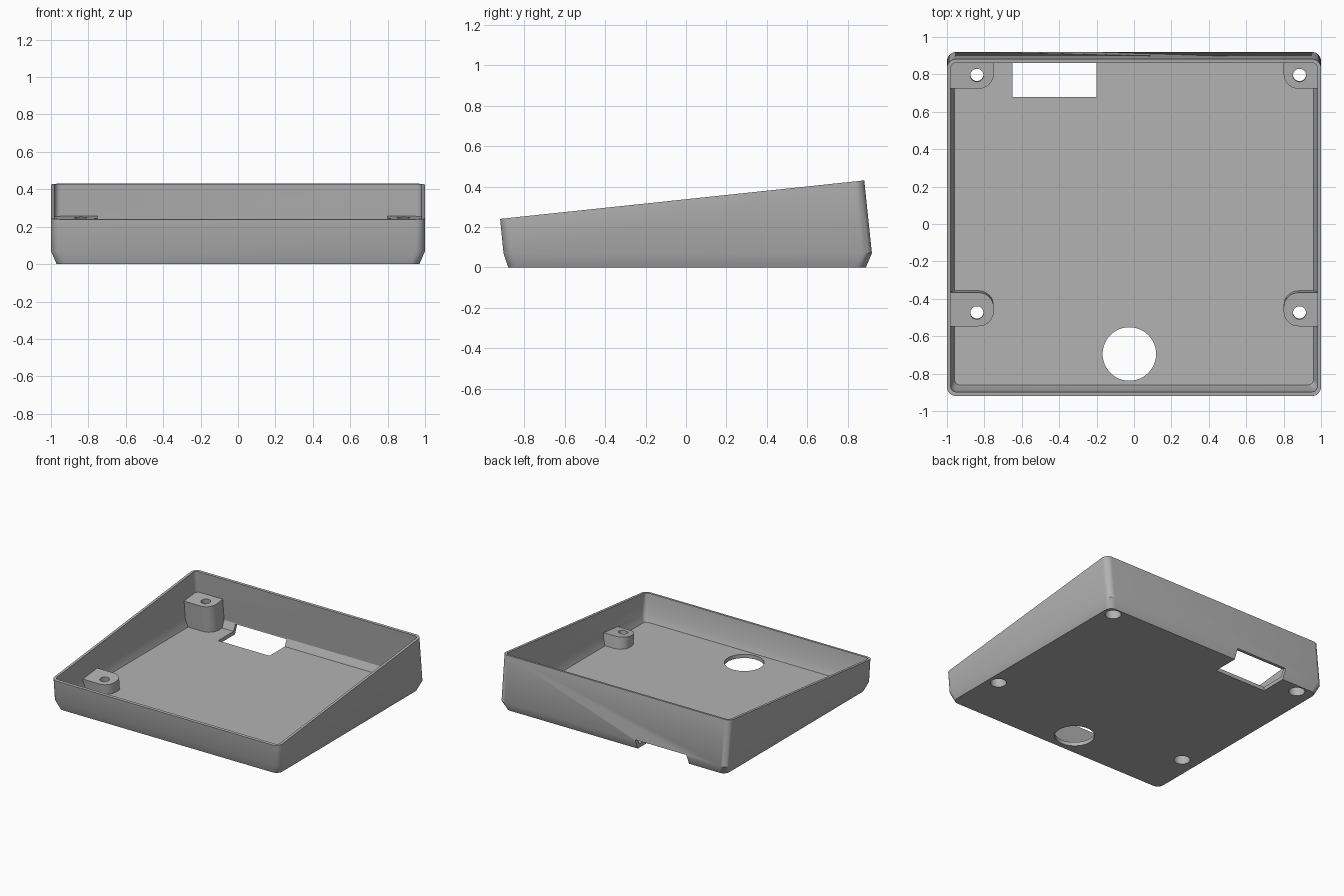
import bpy, bmesh, math
from mathutils import Vector

cube = bpy.data.objects.get("Cube")
if cube:
    bpy.data.objects.remove(cube, do_unlink=True)

SLOPE = 0.1056                      # tilt of the open top


def top_z(y):
    return 0.337 + SLOPE * y


grey = bpy.data.materials.new("plain grey")
grey.use_nodes = True
grey.diffuse_color = (0.45, 0.45, 0.45, 1)
grey.node_tree.nodes["Principled BSDF"].inputs["Base Color"].default_value = grey.diffuse_color


def rounded(x0, x1, y0, y1, radii, steps=8):
    """Outline with one radius per corner, counter-clockwise from x0, y0."""
    pts = []
    corners = [(x0, y0, 1, 1), (x1, y0, -1, 1), (x1, y1, -1, -1), (x0, y1, 1, -1)]
    for i, ((x, y, sx, sy), r) in enumerate(zip(corners, radii)):
        for k in range(steps + 1 if r else 1):
            a = math.pi * (1 + i / 2) + math.pi / 2 * k / steps
            pts.append((x + sx * r + r * math.cos(a), y + sy * r + r * math.sin(a)))
    return pts


def loft(name, rings):
    """Closed solid through matching rings listed from bottom to top."""
    bm = bmesh.new()
    loops = [[bm.verts.new(p) for p in ring] for ring in rings]
    n = len(loops[0])
    for low, high in zip(loops, loops[1:]):
        for i in range(n):
            j = (i + 1) % n
            bm.faces.new((low[i], low[j], high[j], high[i]))
    bm.faces.new(loops[0][::-1])
    bm.faces.new(loops[-1])
    bmesh.ops.recalc_face_normals(bm, faces=bm.faces)
    mesh = bpy.data.meshes.new(name)
    bm.to_mesh(mesh)
    bm.free()
    mesh.materials.append(grey)
    obj = bpy.data.objects.new(name, mesh)
    bpy.context.collection.objects.link(obj)
    return obj


def flat(outline, z):
    return [(x, y, z) for x, y in outline]


def tilted(outline, lift=0.0):
    return [(x, y - SLOPE * lift, top_z(y) + lift) for x, y in outline]


def leaning_cylinder(name, x, y, z, radius, low, high):
    """Cylinder through x, y, z, square to the tilted top."""
    axis = Vector((0, -SLOPE, 1)).normalized()
    side = Vector((1, 0, 0))
    across = axis.cross(side)
    rings = []
    for h in (low, high):
        centre = Vector((x, y, z)) + axis * h
        rings.append([centre + radius * (side * math.cos(a) + across * math.sin(a))
                      for a in (math.tau * k / 32 for k in range(32))])
    return loft(name, rings)


def cut(target, cutter):
    mod = target.modifiers.new("cut", "BOOLEAN")
    mod.operation = "DIFFERENCE"
    mod.solver = "EXACT"
    mod.object = cutter
    bpy.context.view_layer.objects.active = target
    bpy.ops.object.modifier_apply(modifier=mod.name)
    bpy.data.objects.remove(cutter, do_unlink=True)


# Outer body with a chamfered foot
R = [0.05] * 4
body = loft("enclosure_base", [
    flat(rounded(-0.97, 0.97, -0.88, 0.89, R), 0),
    flat(rounded(-1, 1, -0.903, 0.92, R), 0.07),
    tilted(rounded(-1, 1, -0.92, 0.882, R)),
])

# Hollow inside, following the outer shape
r = [0.03] * 4
cavity = loft("cavity", [
    flat(rounded(-0.96, 0.96, -0.86, 0.872, r), 0.03),
    flat(rounded(-0.98, 0.98, -0.881, 0.897, r), 0.085),
    tilted(rounded(-0.98, 0.98, -0.898, 0.862, r)),
    tilted(rounded(-0.98, 0.98, -0.898, 0.862, r), 0.1),
])

# Screw posts are left standing by carving them out of the cavity
POST_DEPTH = 0.172
screws = [(x, y) for x in (-0.84, 0.885) for y in (-0.475, 0.795)]
for x, y in screws:
    back = y > 0
    y0, y1 = y - 0.09, 1.1 if back else y + 0.09
    ra, rb = 0.08, 0 if back else 0.08
    if x < 0:
        outline = rounded(-1.2, x + 0.09, y0, y1, (0, ra, rb, 0))
    else:
        outline = rounded(x - 0.085, 1.2, y0, y1, (ra, 0, 0, rb))
    cut(cavity, loft("post", [tilted(outline, -0.6), tilted(outline, -POST_DEPTH)]))
cut(body, cavity)

# Screw holes with wide recesses from below
for x, y in screws:
    z = top_z(y) - POST_DEPTH
    cut(body, leaning_cylinder("recess", x, y, z, 0.058, -0.5, -0.04))
    cut(body, leaning_cylinder("screw_hole", x, y, z, 0.035, -0.1, 0.03))

# Round floor opening
circle = [(-0.025 + 0.143 * math.cos(math.tau * k / 48),
           -0.695 + 0.143 * math.sin(math.tau * k / 48)) for k in range(48)]
cut(body, loft("round_opening", [flat(circle, -0.1), flat(circle, 0.06)]))

# Connector notch through floor and back wall
notch = rounded(-0.65, -0.2, 0.68, 1.1, (0, 0, 0, 0))
cut(body, loft("notch", [flat(notch, -0.1), flat(notch, 0.08)]))

# Smooth walls, keep crisp edges
bpy.ops.object.select_all(action="DESELECT")
body.select_set(True)
bpy.context.view_layer.objects.active = body
bpy.ops.object.shade_smooth_by_angle(angle=math.radians(30))
